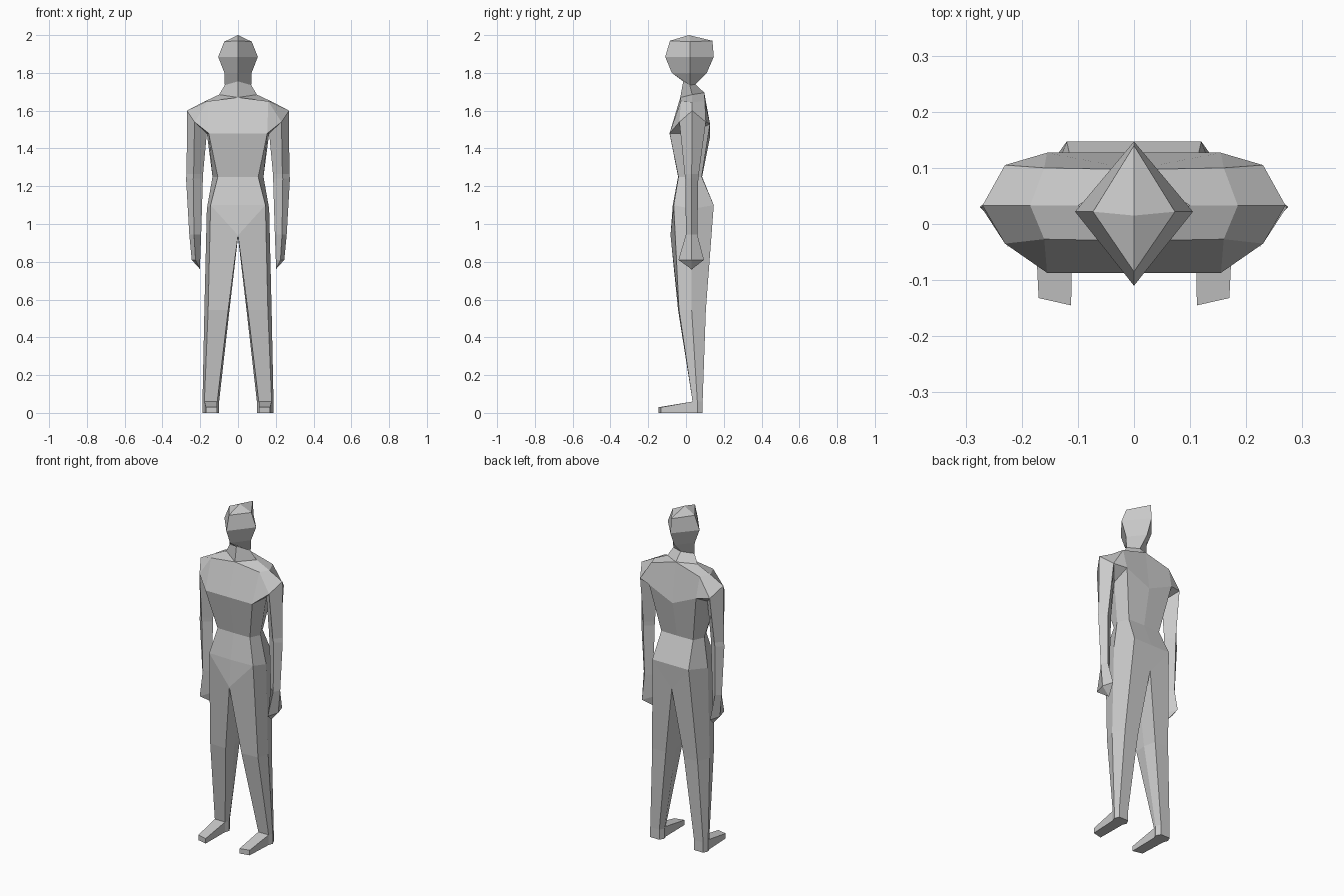
import bpy
import bmesh

if "Cube" in bpy.data.objects:
    bpy.data.objects.remove(bpy.data.objects["Cube"])

bm = bmesh.new()


def face(*pts):
    """Add one face, dropping repeated points."""
    pts = list(dict.fromkeys(pts))
    if len(pts) > 2:
        bm.faces.new([bm.verts.new(p) for p in pts])


def loft(rings, closed=False):
    """Skin neighbouring rings of equal point count with flat quads."""
    for a, b in zip(rings, rings[1:]):
        n = len(a)
        for i in range(n if closed else n - 1):
            j = (i + 1) % n
            face(a[i], a[j], b[j], b[i])


# Head and neck: half diamonds (front, side, back)
neck_base = [(0, -.03, 1.67), (.1, .033, 1.685), (0, .097, 1.695)]
loft([
    [(0, .015, 2)] * 3,
    [(0, -.085, 1.97), (.073, .022, 1.965), (0, .14, 1.97)],
    [(0, -.11, 1.885), (.105, .022, 1.885), (0, .147, 1.885)],
    [(0, -.075, 1.80), (.072, .02, 1.80), (0, .11, 1.80)],
    [(0, -.015, 1.755), (.07, .02, 1.735), (0, .05, 1.74)],
    neck_base,
])

# Shoulder: ridge sections running outward to the arm
shoulder = [(.16, -.027, 1.65), (.185, .033, 1.645), (.16, .1, 1.65)]
arm_top = [(.23, -.035, 1.54), (.27, .033, 1.6), (.23, .105, 1.54)]
loft([neck_base, shoulder, arm_top])

# Torso: half rings (front centre, front corner, side, back corner, back centre)
chest = [(0, -.087, 1.48), (.155, -.087, 1.48), (.165, .033, 1.48),
         (.155, .127, 1.53), (0, .127, 1.46)]
waist = [(0, -.042, 1.25), (.107, -.04, 1.25), (.135, .02, 1.25),
         (.105, .083, 1.25), (0, .085, 1.25)]
hip = [(0, -.07, 1.1), (.145, -.065, 1.1), (.165, .03, 1.08),
       (.12, .147, 1.1), (0, .147, 1.1)]
loft([chest, waist, hip])

# Chest and back panels with the armpits
armpit = chest[2]
for neck, sh, arm, corner, centre in (
        (neck_base[0], shoulder[0], arm_top[0], chest[1], chest[0]),
        (neck_base[2], shoulder[2], arm_top[2], chest[3], chest[4])):
    face(neck, sh, corner, centre)
    face(sh, arm, corner)
    face(arm, armpit, corner)

# Arm and hand: diamonds (front, outer, back, inner) down to the fingertip
arm = [arm_top + [armpit]]
for z, xf, xo, xi, yf, yb in ((1.265, .235, .272, .185, -.007, .068),
                              (1.24, .237, .275, .186, -.004, .065),
                              (.945, .233, .258, .195, 0, .06),
                              (.81, .225, .245, .2, -.04, .095)):
    arm.append([(xf, yf, z), (xo, .03, z), (xf, yb, z), (xi, .03, z)])
arm.append([(.2, .03, .76)] * 4)
loft(arm, closed=True)

# Pelvis: front and back wedges running down to the crotch
crotch_front, crotch_back = (0, -.082, .94), (0, .135, .95)
face(hip[0], hip[1], crotch_front)
face(hip[4], hip[3], crotch_back)

# Leg: hexagons (front inner, front outer, outer, back outer, back inner, inner)
ankle = [(.11, .035, .06), (.178, .035, .06), (.188, .06, .06),
         (.175, .088, .06), (.115, .088, .06), (.1, .06, .06)]
sole = [(x, y, 0) for x, y, z in ankle]
loft([
    [crotch_front, hip[1], hip[2], hip[3], crotch_back, (0, .03, .93)],
    [(.052, -.042, .545), (.158, -.037, .545), (.178, .03, .545),
     (.15, .105, .545), (.06, .105, .545), (.045, .03, .545)],
    ankle,
], closed=True)

# Foot: heel block open at the front, with a toe wedge
loft([ankle[1:] + ankle[:1], sole[1:] + sole[:1]])
face(*sole)
heel = [ankle[0], ankle[1], sole[1], sole[0]]
toe = [(.112, -.145, .03), (.17, -.132, .03), (.17, -.132, 0), (.112, -.145, 0)]
loft([heel, toe], closed=True)
face(*toe)

# Mirror the half body, weld the seam and orient the faces outward
bmesh.ops.mirror(bm, geom=bm.verts[:] + bm.edges[:] + bm.faces[:],
                 axis='X', merge_dist=1e-5)
bmesh.ops.remove_doubles(bm, verts=bm.verts[:], dist=1e-4)
bmesh.ops.recalc_face_normals(bm, faces=bm.faces[:])

mesh = bpy.data.meshes.new("human_body")
bm.to_mesh(mesh)
bm.free()
grey = bpy.data.materials.new("light_grey")
grey.diffuse_color = (.6, .6, .6, 1)
grey.use_nodes = True
grey.node_tree.nodes["Principled BSDF"].inputs["Base Color"].default_value = grey.diffuse_color
mesh.materials.append(grey)
body = bpy.data.objects.new("human_body", mesh)
bpy.context.collection.objects.link(body)
